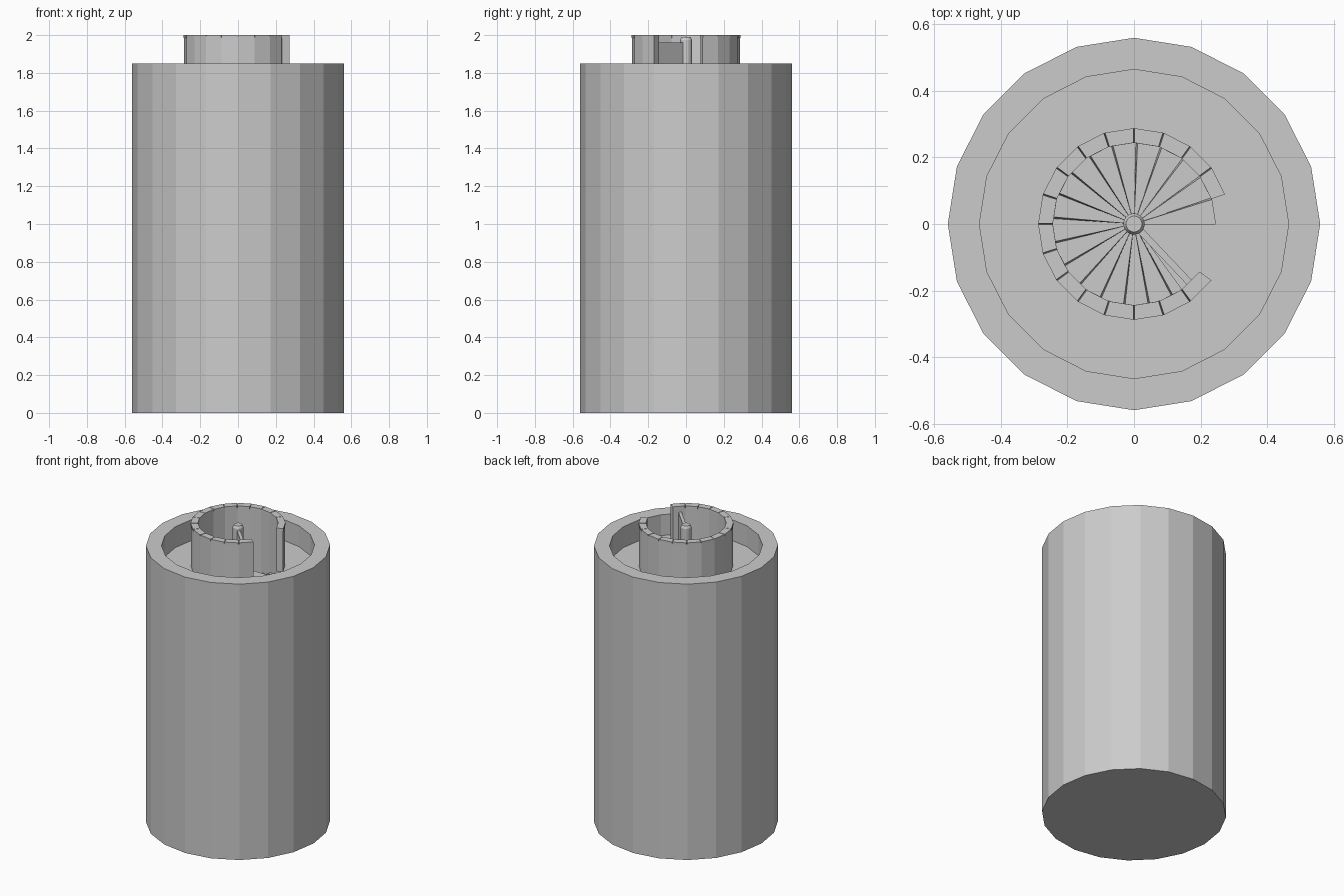
import bpy, bmesh, math

if "Cube" in bpy.data.objects:
    bpy.data.objects.remove(bpy.data.objects["Cube"])

N = 20                      # sides of the tower
RIM, ROOF, TOP = 1.85, 1.71, 2.0
R_OUT, R_PAR, R_SHAFT = 0.56, 0.465, 0.245
WELL = 0.95                 # bottom of the stair shaft

stone = bpy.data.materials.new("grey stone")
stone.diffuse_color = (0.6, 0.6, 0.6, 1)
stone.use_nodes = True
stone.node_tree.nodes["Principled BSDF"].inputs["Base Color"].default_value = stone.diffuse_color


def finish(bm, name):
    bmesh.ops.recalc_face_normals(bm, faces=bm.faces[:])
    me = bpy.data.meshes.new(name)
    bm.to_mesh(me)
    bm.free()
    me.materials.append(stone)
    ob = bpy.data.objects.new(name, me)
    bpy.context.collection.objects.link(ob)
    return ob


def ring(bm, r, z):
    return [bm.verts.new((r * math.cos(2 * math.pi * i / N),
                          r * math.sin(2 * math.pi * i / N), z)) for i in range(N)]


def arc_block(bm, a0, a1, segs, r0, r1, z0, z1, in0=0.0, in1=0.0):
    """Solid arc; in0/in1 pull the top edges in (degrees) at each end."""
    cols = []
    for i in range(segs + 1):
        t = i / segs
        lo = math.radians(a0 + (a1 - a0) * t)
        hi = math.radians(a0 + in0 + (a1 - in1 - a0 - in0) * t)
        cols.append([bm.verts.new((r * math.cos(a), r * math.sin(a), z))
                     for r, a, z in ((r0, lo, z0), (r1, lo, z0), (r1, hi, z1), (r0, hi, z1))])
    for p, q in zip(cols, cols[1:]):
        for k in range(4):
            bm.faces.new((p[k], p[(k + 1) % 4], q[(k + 1) % 4], q[k]))
    bm.faces.new(cols[0])
    bm.faces.new(cols[-1][::-1])


# Tower body with parapet, roof, stair shaft and landing
bm = bmesh.new()
levels = [(R_OUT, 0), (R_OUT, RIM), (R_PAR, RIM), (R_PAR, ROOF), (R_SHAFT, ROOF)]
rings = [ring(bm, r, z) for r, z in levels]
under = ring(bm, R_SHAFT, ROOF - 0.05)
base = ring(bm, R_SHAFT, WELL)
c_top = bm.verts.new((0, 0, ROOF))
c_und = bm.verts.new((0, 0, ROOF - 0.05))
bm.faces.new(rings[0])
bm.faces.new(base)
for i in range(N):
    j = (i + 1) % N
    for a, b in zip(rings, rings[1:]):
        bm.faces.new((a[i], a[j], b[j], b[i]))
    inner = rings[-1]
    bm.faces.new((under[i], under[j], base[j], base[i]))
    if i >= 17:             # landing sectors
        bm.faces.new((inner[i], inner[j], c_top))
        bm.faces.new((under[i], under[j], c_und))
    else:
        bm.faces.new((inner[i], inner[j], under[j], under[i]))
for i in (0, 17):
    bm.faces.new((c_top, rings[-1][i], under[i], c_und))
finish(bm, "tower_body")

# Stair enclosure wall, open at the doorway
bm = bmesh.new()
arc_block(bm, 18, 324, 17, R_SHAFT, 0.286, ROOF, TOP - 0.016)
finish(bm, "enclosure_wall")

# Coping blocks on the wall
bm = bmesh.new()
for k in range(1, 18):
    arc_block(bm, 18 * k, 18 * k + 18, 1, R_SHAFT - 0.001, 0.288, TOP - 0.016, TOP,
              0.4 if k > 1 else 0, 0.4 if k < 17 else 0)
finish(bm, "coping_blocks")

# Spiral steps going down from the landing
STEP, RISE = 17.5, 0.027
bm = bmesh.new()
for k in range(26):
    z = ROOF - RISE * (k + 1)
    arc_block(bm, STEP * k, STEP * (k + 1) + 1.2, 1, 0.02, R_SHAFT + 0.001,
              z - RISE, z, 0, 1.2)
finish(bm, "spiral_steps")

# Thin partition closing the end of the landing
bm = bmesh.new()
ang = math.radians(-46.5)
ux, uy = math.cos(ang), math.sin(ang)
corners = [(0.02, -0.01), (0.246, -0.01), (0.246, 0.01), (0.02, 0.01)]
lo, hi = [[bm.verts.new((r * ux - s * uy, r * uy + s * ux, z)) for r, s in corners]
          for z in (ROOF - 0.05, 1.96)]
bm.faces.new(lo)
bm.faces.new(hi)
for k in range(4):
    bm.faces.new((lo[k], lo[(k + 1) % 4], hi[(k + 1) % 4], hi[k]))
finish(bm, "landing_partition")

# Central newel post with chamfered top
bm = bmesh.new()
post = [ring(bm, r, z) for r, z in ((0.032, WELL), (0.032, 1.975), (0.024, 1.99))]
bm.faces.new(post[0])
bm.faces.new(post[-1])
for a, b in zip(post, post[1:]):
    for i in range(N):
        j = (i + 1) % N
        bm.faces.new((a[i], a[j], b[j], b[i]))
finish(bm, "newel_post")
